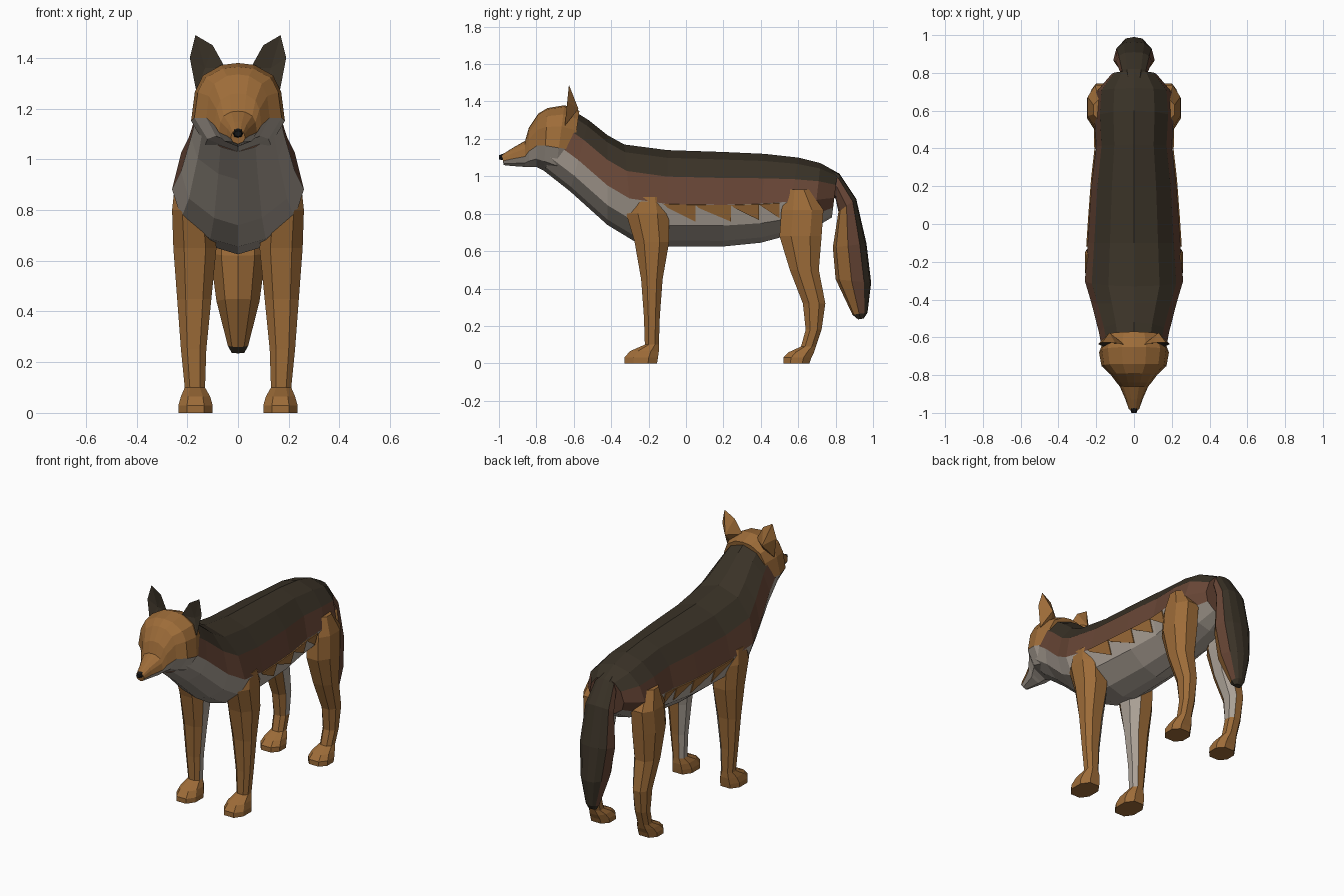
import bpy, bmesh
from mathutils import Vector

if "Cube" in bpy.data.objects:
    bpy.data.objects.remove(bpy.data.objects["Cube"])


def material(name, rgb):
    m = bpy.data.materials.new(name)
    m.use_nodes = True
    m.diffuse_color = (*rgb, 1)
    m.node_tree.nodes["Principled BSDF"].inputs["Base Color"].default_value = (*rgb, 1)
    return m


MATS = [material("tawny fur", (0.34, 0.15, 0.04)),
        material("pale fur", (0.40, 0.35, 0.30)),
        material("dark fur", (0.042, 0.032, 0.020)),
        material("russet fur", (0.135, 0.060, 0.036)),
        material("nose black", (0.008, 0.008, 0.008))]
TAWNY, PALE, DARK, RUSSET, BLACK = range(5)


def finish(name, bm):
    bmesh.ops.recalc_face_normals(bm, faces=bm.faces)
    mesh = bpy.data.meshes.new(name)
    bm.to_mesh(mesh)
    bm.free()
    for m in MATS:
        mesh.materials.append(m)
    ob = bpy.data.objects.new(name, mesh)
    bpy.context.collection.objects.link(ob)
    return ob


def skin(bm, rings, color):
    """Bridge equal rings of points, cap both ends; color(station, index) gives the material."""
    rows = [[bm.verts.new(p) for p in r] for r in rings]
    n = len(rows[0])
    for i in range(len(rows) - 1):
        for j in range(n):
            k = (j + 1) % n
            f = bm.faces.new((rows[i][j], rows[i][k], rows[i + 1][k], rows[i + 1][j]))
            f.material_index = color(i, j)
    for i in (0, len(rows) - 1):
        bm.faces.new(rows[i]).material_index = color(min(i, len(rows) - 2), 2)


def spine_loft(name, stations, depth, width, color):
    """Symmetric loft: each station is top y,z, bottom y,z and half width."""
    last = len(depth) - 1
    rings = []
    for ty, tz, by, bz, w in stations:
        half = [(w * x, ty + (by - ty) * t, tz + (bz - tz) * t) for t, x in zip(depth, width)]
        rings.append(half + [(-x, y, z) for x, y, z in half[-2:0:-1]])
    bm = bmesh.new()
    skin(bm, rings, lambda i, j: color(i, j if j < last else 2 * last - 1 - j))
    return finish(name, bm)


# Torso and neck
TORSO = [(-.60, 1.35, -.76, 1.03, .165), (-.52, 1.30, -.62, .92, .185),
         (-.42, 1.22, -.42, .74, .225), (-.33, 1.17, -.28, .655, .26),
         (-.10, 1.14, -.10, .625, .245), (.20, 1.13, .20, .625, .225),
         (.42, 1.12, .40, .645, .20), (.60, 1.10, .53, .68, .21),
         (.72, 1.07, .68, .72, .20), (.81, 1.02, .78, .78, .12)]
DEPTH = [0, .08, .275, .56, .78, .94, 1]
WIDTH = [0, .52, .86, 1, .86, .42, 0]


def torso_color(i, band):
    if band < 2:
        return DARK
    if band == 2 or (i >= 7 and band == 3):
        return RUSSET
    return PALE


spine_loft("torso", TORSO, DEPTH, WIDTH, torso_color)

# Head and muzzle
HEAD = [(-.57, 1.35, -.62, 1.0, .155), (-.65, 1.38, -.70, 1.0, .185),
        (-.74, 1.365, -.76, 1.03, .172), (-.79, 1.335, -.80, 1.05, .125),
        (-.84, 1.26, -.84, 1.05, .092), (-.86, 1.19, -.86, 1.05, .075),
        (-.93, 1.15, -.93, 1.055, .045), (-.985, 1.115, -.975, 1.06, .028)]
spine_loft("head", HEAD, [0, .02, .13, .3, .6, .85, 1], [0, .35, .75, .92, 1, .7, 0],
           lambda i, band: TAWNY if band < 4 else PALE)

# Nose
spine_loft("nose", [(-.975, 1.122, -.975, 1.085, .022), (-1.0, 1.112, -1.0, 1.09, .014)],
           [0, .1, .5, .9, 1], [0, .7, 1, .7, 0], lambda i, band: BLACK)

# Tail, listed from rump to tip with the outer edge first
TAIL = [(.72, 1.06, .76, .92, .05), (.82, 1.015, .80, .88, .075),
        (.91, .88, .815, .81, .095), (.965, .64, .785, .62, .11),
        (.99, .43, .80, .45, .085), (.97, .27, .89, .26, .04), (.95, .24, .92, .235, .025)]


def tail_color(i, band):
    if i >= 5 or band < 2:
        return DARK
    return RUSSET if band == 2 or i < 2 else TAWNY


spine_loft("tail", TAIL, [0, .04, .2, .55, .9, 1], [0, .5, .85, 1, .6, 0], tail_color)

# Legs: rings of height, front y, back y, inner x, outer x
FRONT_LEG = [(.89, -.29, -.12, .12, .25), (.80, -.32, -.09, .10, .26),
             (.65, -.275, -.09, .085, .255), (.45, -.24, -.125, .105, .24),
             (.25, -.225, -.14, .125, .225), (.10, -.22, -.145, .13, .21),
             (.065, -.30, -.145, .11, .225), (.03, -.33, -.15, .10, .235), (0, -.33, -.155, .10, .235)]
HIND_LEG = [(.93, .55, .66, .10, .215), (.82, .51, .735, .09, .245),
            (.68, .50, .725, .09, .25), (.50, .555, .71, .105, .24),
            (.32, .625, .745, .125, .225), (.18, .64, .725, .13, .215),
            (.09, .615, .695, .13, .21), (.06, .55, .685, .11, .225),
            (.03, .52, .67, .10, .235), (0, .52, .66, .10, .235)]
OCTAGON = [(1, .45), (.5, 1), (-.5, 1), (-1, .45), (-1, -.45), (-.5, -1), (.5, -1), (1, -.45)]


def leg(name, stations, side):
    rings = [[(side * ((xi + xo) + (xo - xi) * a) / 2, ((yf + yb) + (yb - yf) * b) / 2, z)
              for a, b in OCTAGON] for z, yf, yb, xi, xo in stations]
    bm = bmesh.new()
    skin(bm, rings, lambda i, j: PALE if j in (2, 3) and .1 < stations[i][0] < .85
         and stations[i + 1][0] > .09 else TAWNY)
    finish(name, bm)


# Ears: dark hollow in front, tawny hump behind
EAR = [(.05, 1.36), (.10, 1.45), (.168, 1.49), (.19, 1.40), (.165, 1.27), (.10, 1.28)]


def ear(name, side):
    bm = bmesh.new()
    rim = [bm.verts.new((side * x, -.645 + .1 * (z - 1.3), z)) for x, z in EAR]
    for y, color in ((-.62, DARK), (-.575, TAWNY)):
        mid = bm.verts.new((side * .13, y, 1.36))
        for a, b in zip(rim, rim[1:] + rim[:1]):
            bm.faces.new((a, b, mid)).material_index = color
    finish(name, bm)


# Flank markings: thin saw-tooth plates lying on the torso
def flank_point(y, s, side):
    for a, b in zip(TORSO[3:], TORSO[4:]):
        if y <= b[0]:
            break
    u = (y - a[0]) / (b[0] - a[0])
    top, bot, w = (a[k] + (b[k] - a[k]) * u for k in (1, 3, 4))
    t = DEPTH[3] + (DEPTH[4] - DEPTH[3]) * s
    x = w * (WIDTH[3] + (WIDTH[4] - WIDTH[3]) * s)
    return Vector((side * (x + .004), y, top + (bot - top) * t - .002))


def flank_marks(name, side):
    bm = bmesh.new()
    edges = [-.12, .05, .24, .39, .50]
    for y0, y1 in zip(edges, edges[1:]):
        pts = [(y0, 0), (y1, 0), (y1, .8), (y0 + .02, .15)]
        f = bm.faces.new([bm.verts.new(flank_point(y, s, side)) for y, s in pts])
        f.material_index = TAWNY
    ob = finish(name, bm)
    mod = ob.modifiers.new("thickness", "SOLIDIFY")
    mod.thickness = .006
    mod.offset = 0


for word, side in (("left", 1), ("right", -1)):
    leg("front_leg_" + word, FRONT_LEG, side)
    leg("hind_leg_" + word, HIND_LEG, side)
    ear("ear_" + word, side)
    flank_marks("flank_marks_" + word, side)
